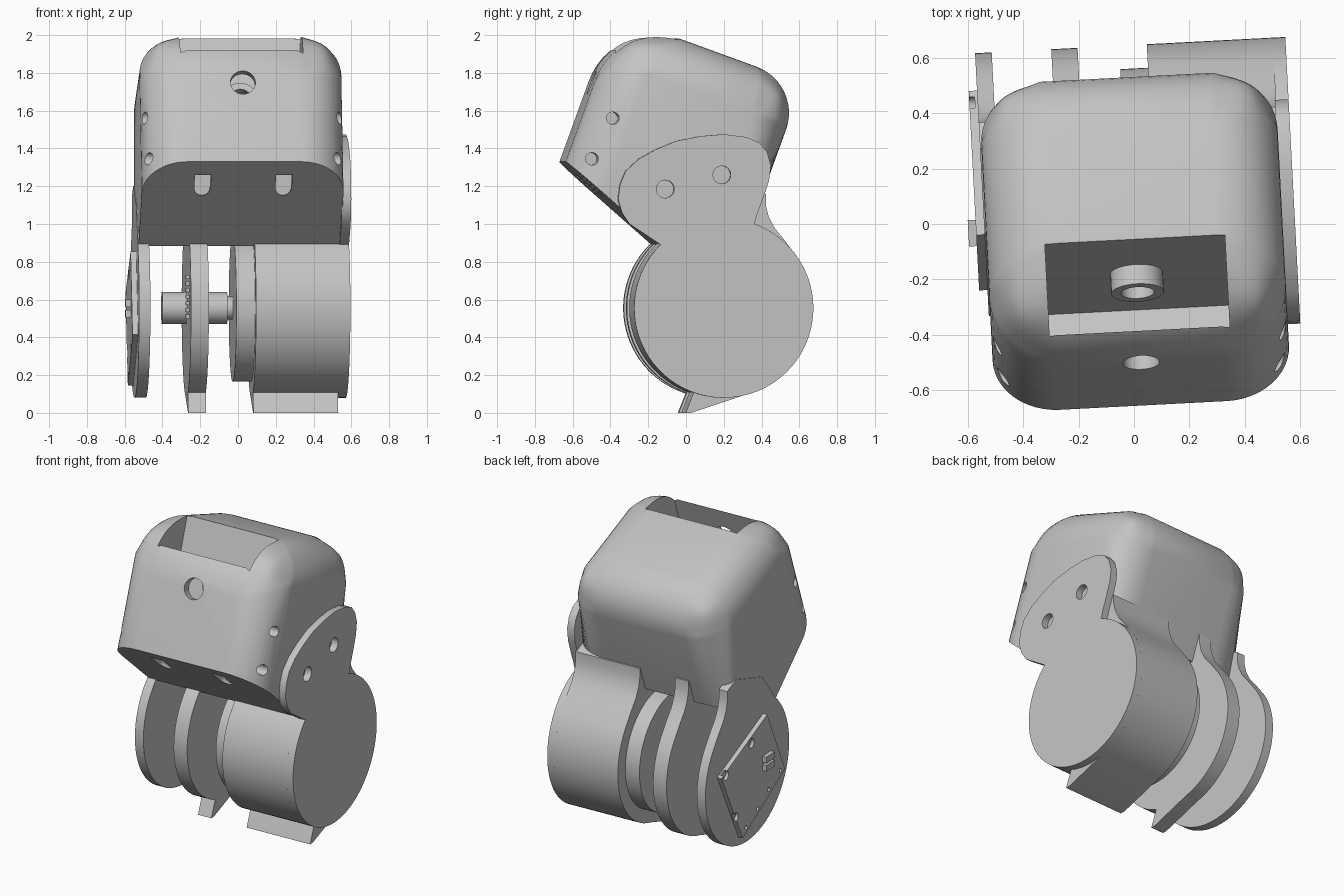
import bpy, bmesh, math
from math import sin, cos, radians
from mathutils import Vector, Matrix

cube = bpy.data.objects.get("Cube")
if cube:
    bpy.data.objects.remove(cube, do_unlink=True)

grey = bpy.data.materials.new("light_grey")
grey.use_nodes = True
colour = (0.55, 0.55, 0.55, 1)
grey.diffuse_color = colour
grey.node_tree.nodes["Principled BSDF"].inputs["Base Color"].default_value = colour

TURN = Matrix.Rotation(radians(3), 4, "Z")
TILT = radians(20)
CY, CZ, R = 0.17, 0.555, 0.475      # common axis and radius of the discs
AXIS_X = Vector((1, 0, 0))
DEPTH = Vector((0, cos(TILT), -sin(TILT)))   # front-to-back direction of the tilted head


def make(name, bm):
    bmesh.ops.recalc_face_normals(bm, faces=bm.faces)
    mesh = bpy.data.meshes.new(name)
    bm.to_mesh(mesh)
    bm.free()
    mesh.materials.append(grey)
    obj = bpy.data.objects.new(name, mesh)
    obj.matrix_world = TURN
    bpy.context.collection.objects.link(obj)
    return obj


def prism(name, pts, x0, x1, cap_bevel=None, long_bevel=None):
    """Extrude a (y, z) profile along x; optional bevel weights per edge."""
    bm = bmesh.new()
    a, b = ([bm.verts.new((x, y, z)) for y, z in pts] for x in (x0, x1))
    n = len(pts)
    bm.faces.new(a)
    bm.faces.new(b)
    for i in range(n):
        j = (i + 1) % n
        bm.faces.new((a[i], a[j], b[j], b[i]))
    if cap_bevel:
        layer = bm.edges.layers.float.new("bevel_weight_edge")
        for i, w in cap_bevel.items():
            for ring in (a, b):
                bm.edges.get((ring[i], ring[i + 1]))[layer] = w
        for i, w in long_bevel.items():
            bm.edges.get((a[i], b[i]))[layer] = w
    return make(name, bm)


def rod(name, start, end, radius, sides=32):
    start, end = Vector(start), Vector(end)
    axis = end - start
    bm = bmesh.new()
    matrix = Matrix.Translation((start + end) / 2) @ axis.to_track_quat("Z", "Y").to_matrix().to_4x4()
    bmesh.ops.create_cone(bm, cap_ends=True, segments=sides, radius1=radius,
                          radius2=radius, depth=axis.length, matrix=matrix)
    return make(name, bm)


def block(name, low, high):
    return prism(name, [(low[1], low[2]), (high[1], low[2]), (high[1], high[2]), (low[1], high[2])],
                 low[0], high[0])


def arc(start, end, radius=R, steps=64):
    return [(CY + radius * cos(radians(start + (end - start) * i / steps)),
             CZ + radius * sin(radians(start + (end - start) * i / steps))) for i in range(steps + 1)]


def carve(obj, cutters):
    """Subtract the cutters, bake the result and remove the cutters."""
    for c in cutters:
        c.hide_render = True
        m = obj.modifiers.new("cut", "BOOLEAN")
        m.operation, m.solver, m.object = "DIFFERENCE", "EXACT", c
    graph = bpy.context.evaluated_depsgraph_get()
    mesh = bpy.data.meshes.new_from_object(obj.evaluated_get(graph))
    obj.modifiers.clear()
    obj.data = mesh
    for c in cutters:
        bpy.data.objects.remove(c, do_unlink=True)


def head(a, w):
    """Tilted head coordinates to (y, z)."""
    return (a * cos(TILT) + w * sin(TILT), -a * sin(TILT) + w * cos(TILT))


# Head shell: tilted rounded box with a sloping underside and a round clearance
front, back, top = -1.07, -0.03, 1.845
shell_profile = [(-0.655, 1.33), head(front, top), head(back, top), (0.332, 1.0)]
shell_profile += arc(75, 134, 0.455, 16)
shell = prism("head_shell", shell_profile, -0.535, 0.535,
              {0: 0.65, 1: 0.68, 2: 0.6}, {1: 1, 2: 0.72})
bevel = shell.modifiers.new("round", "BEVEL")
bevel.limit_method = "WEIGHT"
bevel.width, bevel.segments = 0.36, 12
bevel.use_clamp_overlap = False

eye = Vector((0, -0.53, 1.76))
cutters = [prism("pocket_cutter", [(0.0, 2.14), (-0.31, 1.25), (-0.57, 1.38), (-0.33, 2.08)], -0.325, 0.325),
           rod("eye_cutter", eye - DEPTH * 0.2, eye + DEPTH * 0.2, 0.066)]
for s in (-1, 1):
    for y, z in ((-0.415, 1.56), (-0.525, 1.345)):
        cutters.append(rod("side_hole_cutter", (s * 0.36, y, z), (s * 0.7, y, z), 0.033, 20))
    x = s * 0.215
    cutters.append(rod("slot_cutter", (x, -0.75, 1.195), (x, -0.43, 1.195), 0.043))
    cutters.append(block("slot_top_cutter", (x - 0.043, -0.75, 1.195), (x + 0.043, -0.43, 1.26)))
carve(shell, cutters)

# Ring boss on the back wall of the pocket
boss = rod("pocket_boss", eye + DEPTH * 0.3, eye + DEPTH * 0.42, 0.095)
carve(boss, [rod("boss_cutter", eye + DEPTH * 0.2, eye + DEPTH * 0.38, 0.06)])

# Discs and drum share one round profile with a neck that runs up into the head
neck = [(0.49, 0.92), (0.44, 0.98), (0.41, 1.04), (0.395, 1.1), (0.395, 1.16), (0.3, 1.2), (0.0, 1.1)]
necked = arc(133, 394) + neck
foot = [(-0.03, 0.0), (0.0, 0.0), (0.3, 0.1), (0.2, 0.3), (0.06, 0.2), (0.01, 0.1)]
prism("drum_housing", necked, 0.08, 0.535)
prism("drum_foot", foot, 0.08, 0.53)
prism("middle_disc", necked, -0.265, -0.17)
prism("middle_foot", foot, -0.265, -0.17)
prism("outer_disc", necked, -0.54, -0.48)

# Side plate with a lobe screwed to the head
lobe = [(0.35, 1.06), (0.38, 1.14), (0.41, 1.23), (0.42, 1.31), (0.4, 1.38), (0.36, 1.43), (0.29, 1.46),
        (0.17, 1.475), (0.05, 1.465), (-0.08, 1.44), (-0.19, 1.395), (-0.28, 1.345), (-0.35, 1.28),
        (-0.38, 1.21), (-0.39, 1.13), (-0.37, 1.06), (-0.33, 1.0)]
plate = prism("side_plate", arc(135, 430) + lobe, 0.53, 0.58)
carve(plate, [rod("plate_hole_cutter", (0.535, y, z), (0.65, y, z), 0.047)
              for y, z in ((-0.14, 1.185), (0.16, 1.26))])

# Motor face, shaft and hub
rod("motor_disc", (-0.02, CY, CZ), (0.1, CY, CZ), 0.39, 72)
rod("shaft_hub", (-0.395, CY, CZ), (-0.05, CY, CZ), 0.085, 40)
rod("shaft_tip", (-0.06, CY, CZ), (0.0, CY, CZ), 0.06)

# Circuit board on the outer disc
corners = [(0.34, 0.08), (-0.18, 0.3), (-0.38, -0.14), (0.1, -0.41)]
board = prism("circuit_board", [(CY + y, CZ + z) for y, z in corners], -0.57, -0.535)
holes = [(0.29, 0.08, 0.03), (0.0, 0.18, 0.03), (0.18, -0.24, 0.03)]
holes += [(-0.33 + 0.13 * i, -0.13 - 0.075 * i, 0.014) for i in range(4)]
carve(board, [rod("board_hole_cutter", (-0.6, CY + y, CZ + z), (-0.55, CY + y, CZ + z), r, 16)
              for y, z, r in holes])
for i, z in enumerate((0.505, 0.56)):
    block("board_connector_%d" % (i + 1), (-0.598, -0.05, z), (-0.565, 0.045, z + 0.04))

# Pin row on the middle disc
for i in range(7):
    z = 0.5 + 0.035 * i
    block("pin_%d" % (i + 1), (-0.285, -0.16, z), (-0.26, -0.11, z + 0.02))

# Smooth shading with sharp edges kept
bpy.ops.object.select_all(action="DESELECT")
for obj in bpy.context.scene.objects:
    if obj.type == "MESH":
        obj.select_set(True)
        bpy.context.view_layer.objects.active = obj
bpy.ops.object.shade_smooth_by_angle(angle=radians(30))
